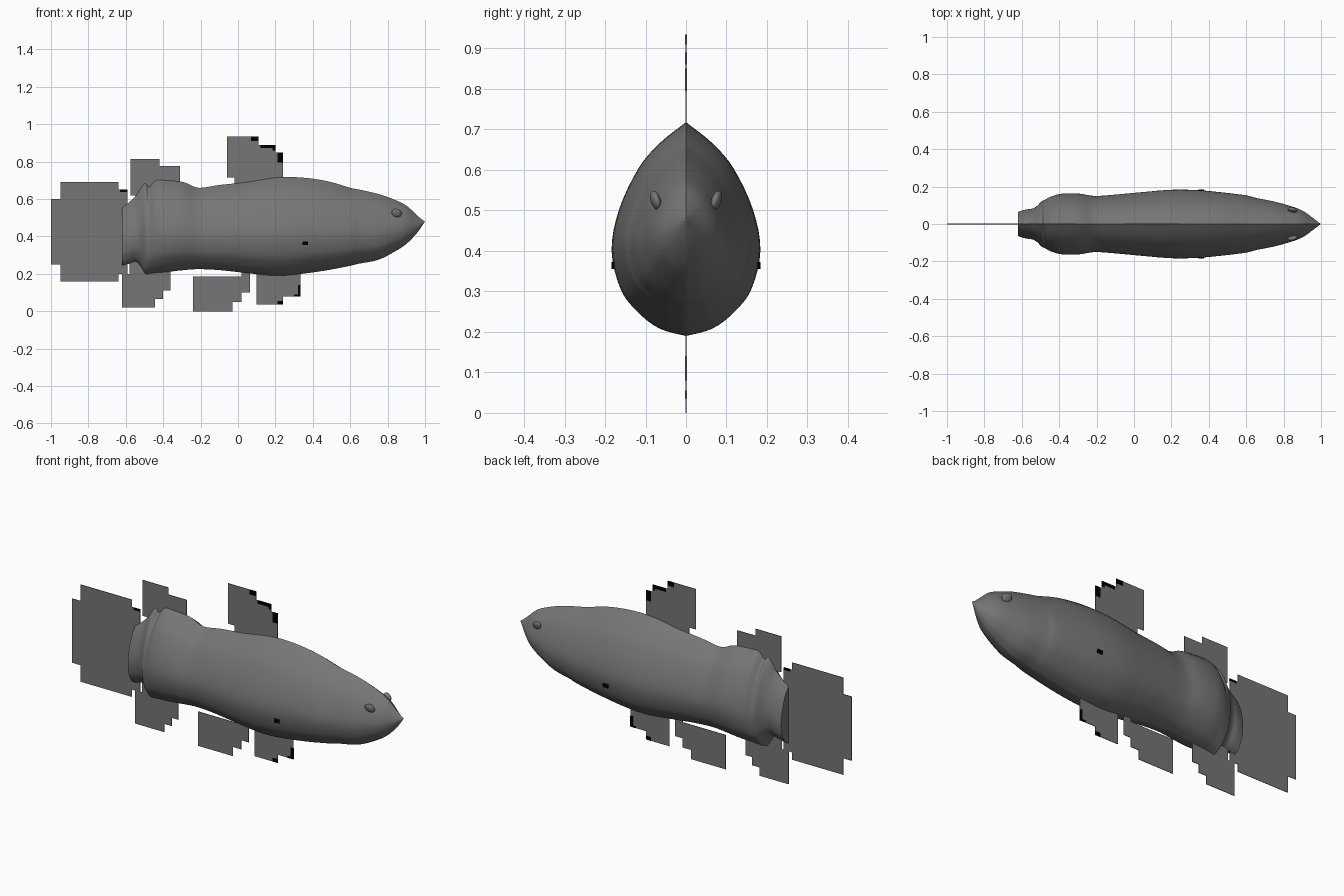
import bpy, bmesh
from mathutils import Vector

cube = bpy.data.objects.get("Cube")
if cube:
    bpy.data.objects.remove(cube, do_unlink=True)


def make_material(name, value):
    mat = bpy.data.materials.new(name)
    mat.use_nodes = True
    colour = (value, value, value, 1)
    mat.diffuse_color = colour
    mat.node_tree.nodes["Principled BSDF"].inputs["Base Color"].default_value = colour
    return mat


grey = make_material("grey", 0.18)
black = make_material("black", 0.0)


def add_object(name, bm, mat, smooth=False):
    bmesh.ops.recalc_face_normals(bm, faces=bm.faces[:])
    mesh = bpy.data.meshes.new(name)
    bm.to_mesh(mesh)
    bm.free()
    mesh.materials.append(mat)
    obj = bpy.data.objects.new(name, mesh)
    bpy.context.collection.objects.link(obj)
    if smooth:
        bpy.ops.object.select_all(action="DESELECT")
        obj.select_set(True)
        bpy.context.view_layer.objects.active = obj
        bpy.ops.object.shade_smooth_by_angle(angle=0.8)
    return obj


def spline(points, steps):
    """Smooth curve through the points (Catmull-Rom)."""
    pts = [Vector(p) for p in points]
    pts = [pts[0]] + pts + [pts[-1]]
    out = []
    for a, b, c, d in zip(pts, pts[1:], pts[2:], pts[3:]):
        for i in range(steps):
            t = i / steps
            out.append(b + (c - a) * (t / 2)
                       + (a * 2 - b * 5 + c * 4 - d) * (t * t / 2)
                       + (b * 3 - a - c * 3 + d) * (t ** 3 / 2))
    return out + [pts[-1]]


# Body stations: x, underside, ridge, half width
stations = [
    (-.62, .245, .555, .065), (-.58, .255, .585, .077), (-.545, .265, .62, .082),
    (-.52, .24, .66, .095), (-.495, .2, .685, .12), (-.475, .2, .665, .13),
    (-.44, .205, .70, .148), (-.38, .21, .70, .163), (-.29, .22, .69, .162),
    (-.21, .225, .66, .15), (-.1, .22, .675, .157), (.04, .205, .69, .17),
    (.2, .19, .715, .183), (.34, .2, .715, .181), (.48, .22, .695, .168),
    (.6, .243, .66, .153), (.65, .255, .65, .14), (.75, .275, .627, .12),
    (.84, .32, .595, .095), (.9, .36, .565, .072), (.95, .41, .52, .037),
    (.98, .45, .493, .014), (1, .48, .48, .0)]
# Half cross-section: width fraction, height fraction, keel to ridge
half = spline([(0, 0), (.36, .035), (.66, .115), (.88, .22), (1, .4),
               (.9, .59), (.645, .78), (.36, .9), (0, 1)], 4)
section = [(w, h) for w, h in half] + [(-w, h) for w, h in half[-2:0:-1]]

bm = bmesh.new()
rings = [[bm.verts.new((x, w * hw, lo + h * (hi - lo))) for w, h in section]
         for x, lo, hi, hw in spline(stations, 4)]
n = len(section)
for r0, r1 in zip(rings, rings[1:]):
    for i in range(n):
        j = (i + 1) % n
        bm.faces.new((r0[i], r0[j], r1[j], r1[i]))
bm.faces.new(rings[0])
bmesh.ops.remove_doubles(bm, verts=rings[-1], dist=1e-4)
add_object("body", bm, grey, True)

# Eyes on both sides of the head
for name, side in (("left", -1), ("right", 1)):
    bm = bmesh.new()
    bmesh.ops.create_uvsphere(bm, u_segments=20, v_segments=12, radius=1)
    eye = add_object(name + "_eye", bm, grey, True)
    eye.scale = (.028, .012, .023)
    eye.location = (.848, side * .075, .525)
    eye.rotation_euler = (-side * .3, .5, -side * .3)


def stepped_plate(name, columns, mat=grey, thick=.003, y=0):
    """Flat fin whose outline steps from column to column: x0, x1, low, high."""
    lower = [p for x0, x1, lo, hi in columns for p in ((x0, lo), (x1, lo))]
    upper = [p for x0, x1, lo, hi in columns for p in ((x0, hi), (x1, hi))]
    outline = []
    for p in lower + upper[::-1]:
        if p not in outline:
            outline.append(p)
    bm = bmesh.new()
    face = bm.faces.new([bm.verts.new((x, y - thick / 2, z)) for x, z in outline])
    ext = bmesh.ops.extrude_face_region(bm, geom=[face])
    bmesh.ops.translate(bm, vec=(0, thick, 0),
                        verts=[v for v in ext["geom"] if isinstance(v, bmesh.types.BMVert)])
    add_object(name, bm, mat)


# Fins
stepped_plate("tail_fin", [(-1, -.95, .25, .6), (-.95, -.64, .16, .69), (-.64, -.59, .2, .65)])
stepped_plate("rear_top_fin", [(-.575, -.42, .62, .815), (-.42, -.31, .6, .777)])
stepped_plate("front_top_fin", [(-.06, -.02, .715, .935), (-.02, .11, .6, .935),
                                (.11, .2, .6, .89), (.2, .24, .6, .85)])
stepped_plate("rear_bottom_fin", [(-.62, -.58, .02, .2), (-.58, -.445, .02, .3),
                                  (-.445, -.4, .065, .3), (-.4, -.36, .11, .3)])
stepped_plate("middle_bottom_fin", [(-.24, -.03, 0, .187), (-.03, .02, .05, .187),
                                    (.02, .065, .1, .3)])
stepped_plate("front_bottom_fin", [(.1, .24, .035, .3), (.24, .335, .08, .3)])

# Dark tips on the fins
tips = [(-.63, -.59, .638, .65), (.07, .11, .91, .935), (.12, .2, .872, .89), (.185, .2, .86, .89),
        (.21, .24, .795, .85), (.21, .24, .035, .055), (.3, .335, .08, .09),
        (.32, .335, .08, .14)]
for tip in tips:
    stepped_plate("fin_tip", [tip], black, .005)

# Small dark spot on each flank
for side in (-1, 1):
    stepped_plate("flank_spot", [(.345, .375, .355, .373)], black, .008, side * .18)
